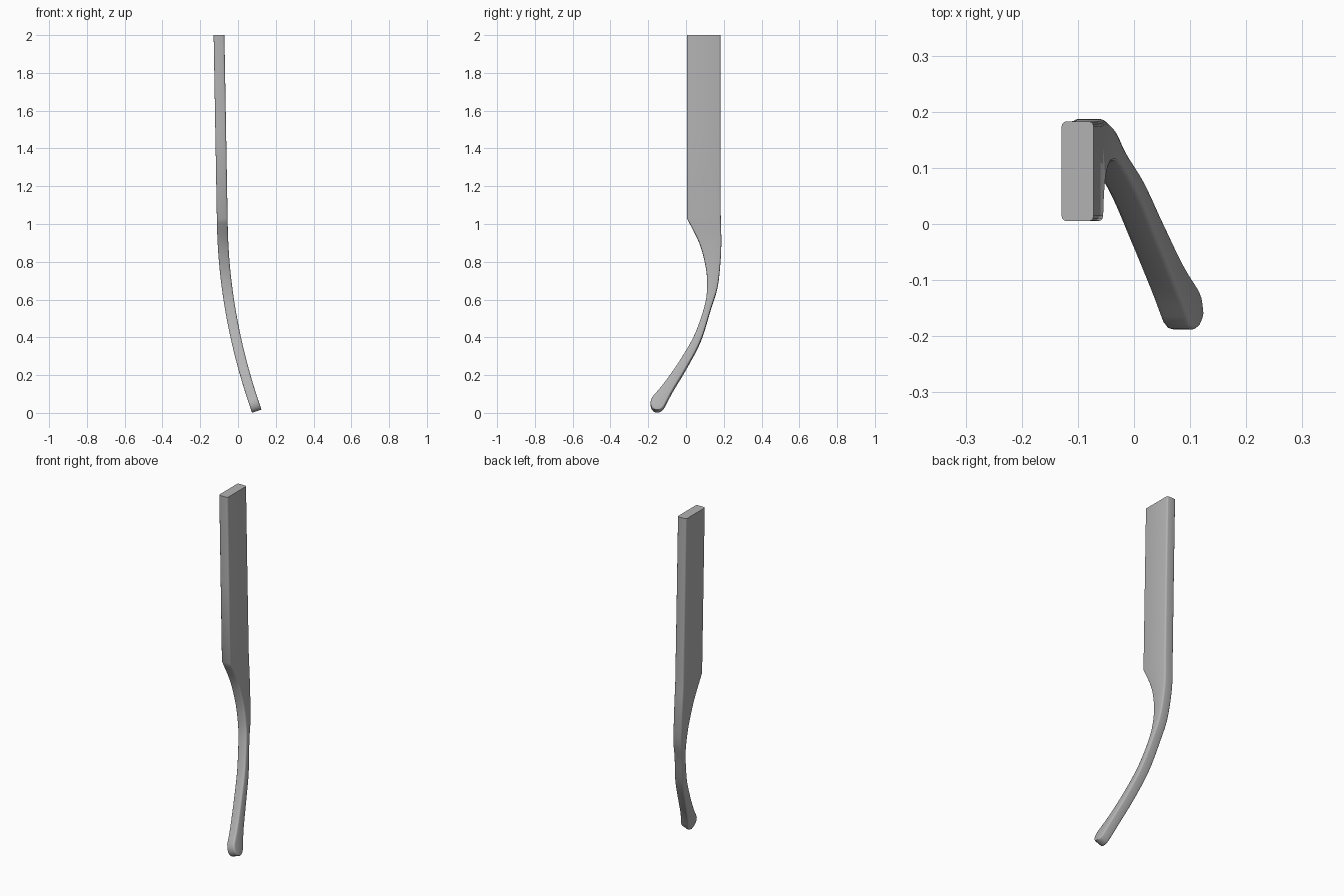
import bpy, bmesh, math
from mathutils import Vector

cube = bpy.data.objects.get("Cube")
if cube:
    bpy.data.objects.remove(cube, do_unlink=True)

grey = bpy.data.materials.new("plain grey")
grey.use_nodes = True
colour = (0.45, 0.45, 0.45, 1)
grey.diffuse_color = colour
grey.node_tree.nodes["Principled BSDF"].inputs["Base Color"].default_value = colour

# Side outline as (front y, front z, back y, back z) stations, from the hinge end to the tip
straight = [(.005, 2, .183, 2), (.005, 1.5, .183, 1.5)]
curved = [(.005, 1.03, .184, 1.03), (.07, .9, .187, .9), (.103, .78, .181, .78),
          (.112, .68, .166, .66), (.1, .57, .132, .55), (.045, .41, .078, .38),
          (-.035, .27, .002, .235), (-.115, .155, -.07, .115), (-.178, .08, -.112, .035)]
tip = [(-.186, .062, -.12, .023), (-.188, .045, -.128, .015), (-.184, .028, -.137, .0105),
       (-.175, .016, -.147, .009), (-.163, .01, -.155, .009)]


def smooth(keys, steps):
    """Catmull-Rom samples through the stations."""
    pts = [Vector(k) for k in keys]
    pts = [2 * pts[0] - pts[1]] + pts + [2 * pts[-1] - pts[-2]]
    out = []
    for a, b, c, d in zip(pts, pts[1:], pts[2:], pts[3:]):
        for i in range(steps):
            t = i / steps
            out.append(b + (c - a) * t / 2 + (a * 2 - b * 5 + c * 4 - d) * t * t / 2
                       + (b * 3 - a - c * 3 + d) * t ** 3 / 2)
    return out + [pts[-2]]


def bend(y, z, off):
    """Place a side-outline point on the sideways curve, off along its normal."""
    d = 1 - z
    low = max(d, 0)
    x = -.083 + .0175 * d + .168 * low * low
    n = Vector((1, 0, .0175 + .336 * low)).normalized()
    if z > 1.9:
        n = Vector((1, 0, 0))
    return Vector((x, y, z)) + n * off


def section(bm, s):
    """Rounded rectangle ring between the front and back edge."""
    front, back = Vector(s[:2]), Vector(s[2:])
    width = (back - front).length
    along = (back - front) / width
    half = .0285 - .0025 * max(0, 1 - s[1])
    r = min(.009, width * .45)
    ring = []
    for q, (su, sx) in enumerate([(1, 1), (-1, 1), (-1, -1), (1, -1)]):
        for k in range(4):
            a = math.pi / 2 * (q + k / 3)
            u = width / 2 + su * (width / 2 - r) + r * math.cos(a)
            p = front + along * u
            ring.append(bm.verts.new(bend(p.x, p.y, sx * (half - r) + r * math.sin(a))))
    return ring


# Temple arm, lofted through all stations
bm = bmesh.new()
stations = [Vector(s) for s in straight] + smooth(curved, 5) + [Vector(s) for s in tip]
rings = [section(bm, s) for s in stations]
for a, b in zip(rings, rings[1:]):
    for i in range(len(a)):
        j = (i + 1) % len(a)
        bm.faces.new((a[i], a[j], b[j], b[i]))
bm.faces.new(rings[0])
bm.faces.new(rings[-1])
bmesh.ops.recalc_face_normals(bm, faces=bm.faces)
mesh = bpy.data.meshes.new("temple_arm")
bm.to_mesh(mesh)
bm.free()
mesh.materials.append(grey)
arm = bpy.data.objects.new("temple_arm", mesh)
bpy.context.collection.objects.link(arm)
bpy.ops.object.select_all(action='DESELECT')
arm.select_set(True)
bpy.context.view_layer.objects.active = arm
bpy.ops.object.shade_smooth_by_angle(angle=math.radians(35))
